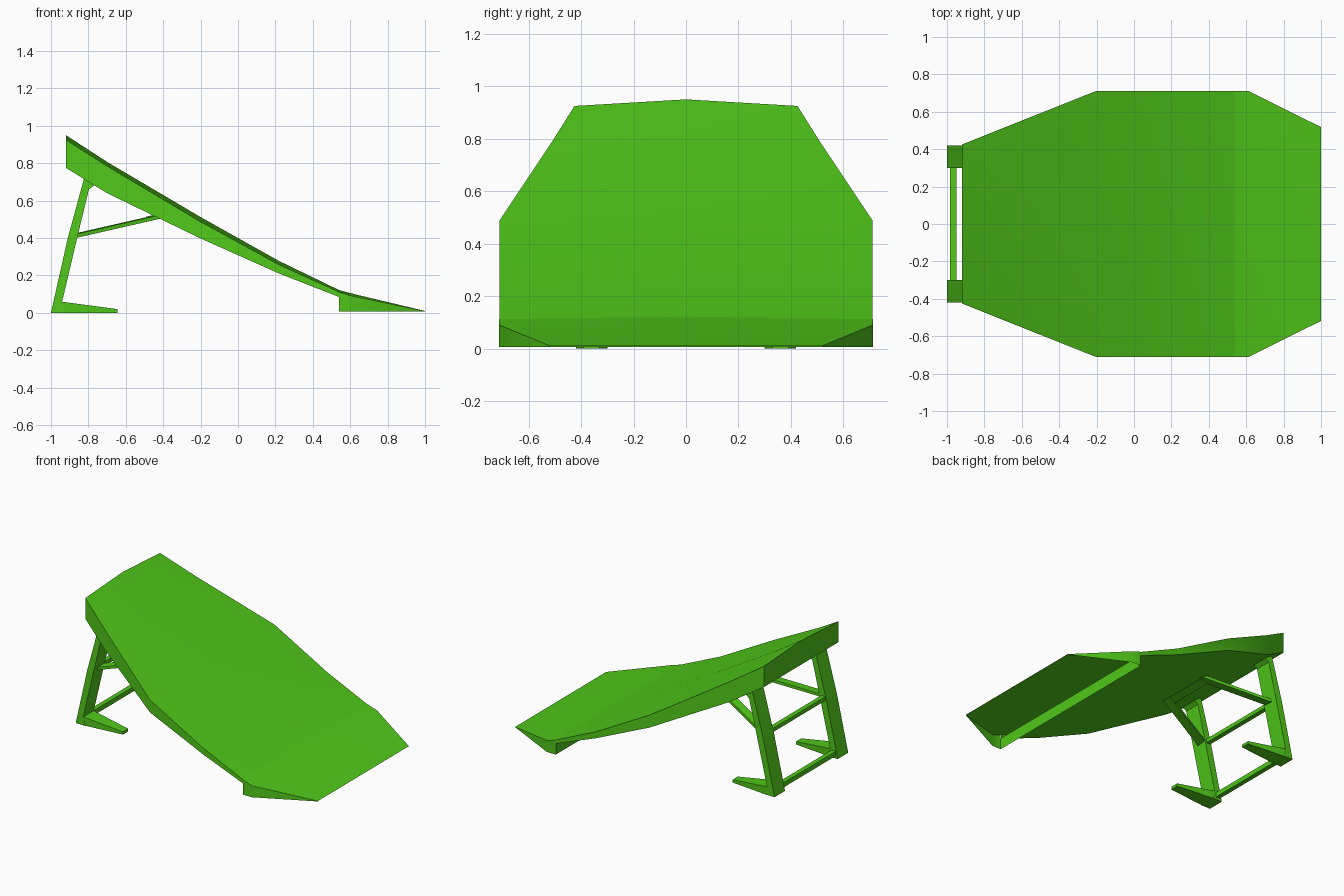
import bpy, bmesh
from mathutils import Vector

if "Cube" in bpy.data.objects:
    bpy.data.objects.remove(bpy.data.objects["Cube"])

green = bpy.data.materials.new("green_paint")
green.diffuse_color = (0.08, 0.58, 0.01, 1)
green.use_nodes = True
green.node_tree.nodes["Principled BSDF"].inputs["Base Color"].default_value = green.diffuse_color


def make_object(name, bm, smooth=False):
    bmesh.ops.remove_doubles(bm, verts=bm.verts, dist=0.0005)
    bmesh.ops.recalc_face_normals(bm, faces=bm.faces)
    me = bpy.data.meshes.new(name)
    bm.to_mesh(me)
    bm.free()
    me.materials.append(green)
    ob = bpy.data.objects.new(name, me)
    bpy.context.collection.objects.link(ob)
    if smooth:
        bpy.ops.object.select_all(action='DESELECT')
        bpy.context.view_layer.objects.active = ob
        ob.select_set(True)
        bpy.ops.object.shade_smooth_by_angle(angle=0.5)
    return ob


def mirror_y(ob):
    mod = ob.modifiers.new("mirror", 'MIRROR')
    mod.use_axis = (False, True, False)
    mod.use_mirror_merge = False


def loft(bm, rings, close):
    """Bridge consecutive rings; close joins the last point to the first."""
    rows = [[bm.verts.new(p) for p in r] for r in rings]
    n = len(rows[0])
    for a, b in zip(rows, rows[1:]):
        for i in range(n if close else n - 1):
            j = (i + 1) % n
            bm.faces.new((a[i], a[j], b[j], b[i]))
    return rows


def section(x, w, edge, mid, low):
    return [(x, -w, low), (x, -w, edge), (x, 0, mid), (x, w, edge), (x, w, low)]


def bar(name, a, b, across, half_w, half_t):
    """Rectangular bar from a to b, half_w along the 'across' axis."""
    a, b, s = Vector(a), Vector(b), Vector(across).normalized()
    t = (b - a).cross(s).normalized() * half_t
    s *= half_w
    bm = bmesh.new()
    rows = loft(bm, [[p + s + t, p - s + t, p - s - t, p + s - t] for p in (a, b)], True)
    for r in rows:
        bm.faces.new(r)
    return make_object(name, bm)


# ramp deck: crowned top, flat closed underside (x, half width, edge z, centre z, bottom z)
bm = bmesh.new()
rows = loft(bm, [section(*s) for s in (
    (-0.92, 0.425, 0.925, 0.95, 0.775),
    (-0.70, 0.513, 0.785, 0.807, 0.64),
    (-0.205, 0.71, 0.49, 0.515, 0.40),
    (0.22, 0.71, 0.257, 0.277, 0.21),
    (0.54, 0.71, 0.112, 0.122, 0.085))], True)
bm.faces.new(rows[0])
make_object("ramp_deck", bm, True)

# entry wedge: shell open underneath, with an upright strip at the back
bm = bmesh.new()
loft(bm, [section(*s) for s in (
    (0.54, 0.712, 0.112, 0.122, 0.007),
    (0.61, 0.712, 0.09, 0.103, 0.007),
    (1.0, 0.518, 0.01, 0.01, 0.007))], False)
bm.faces.new([bm.verts.new(p) for p in (
    (0.54, -0.712, 0.007), (0.54, 0.712, 0.007), (0.54, 0.712, 0.088), (0.54, -0.712, 0.088))])
make_object("entry_wedge", bm, True)

# legs: bent side profile swept across the width
bm = bmesh.new()
profile = [(-1.0, 0), (-0.91, 0.4), (-0.82, 0.73), (-0.77, 0.68), (-0.797, 0.66),
           (-0.86, 0.4), (-0.94, 0.06), (-0.925, 0)]
rows = loft(bm, [[(x, y, z) for x, z in profile] for y in (0.30, 0.42)], True)
for r in rows:
    bm.faces.new(r)
mirror_y(make_object("leg", bm))

# feet: tapering forward from the legs
bm = bmesh.new()
rows = loft(bm, [[(x, 0.36 - w, 0), (x, 0.36 + w, 0), (x, 0.36 + w, h), (x, 0.36 - w, h)]
                 for x, w, h in ((-0.945, 0.06, 0.06), (-0.645, 0.03, 0.02))], True)
for r in rows:
    bm.faces.new(r)
mirror_y(make_object("foot", bm))

# diagonal braces converging beneath the deck
mirror_y(bar("brace", (-0.88, 0.35, 0.41), (-0.42, 0.17, 0.515), (0.35, 0.9, 0), 0.03, 0.01))
bar("brace_plate", (-0.455, -0.19, 0.512), (-0.455, 0.19, 0.512), (1, 0, 0.22), 0.035, 0.01)

# cross bars between the legs
bar("lower_cross_bar", (-0.967, -0.31, 0.035), (-0.967, 0.31, 0.035), (1, 0, 0), 0.017, 0.017)
bar("middle_cross_bar", (-0.885, -0.31, 0.41), (-0.885, 0.31, 0.41), (1, 0, 0), 0.017, 0.014)
